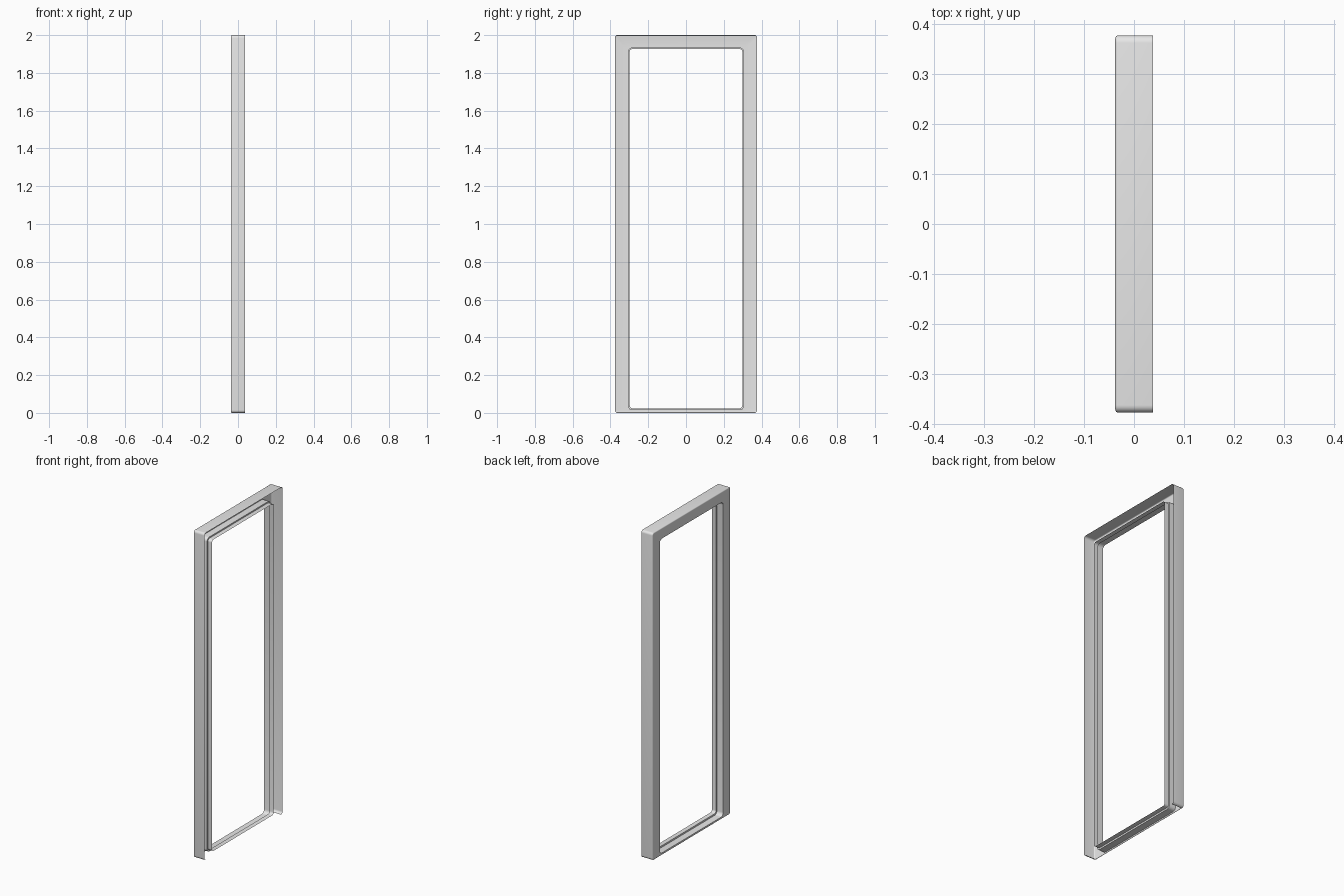
import bpy, bmesh
from math import sin, cos, pi

if "Cube" in bpy.data.objects:
    bpy.data.objects.remove(bpy.data.objects["Cube"])

HALF_DEPTH, HALF_WIDTH, HEIGHT = 0.0375, 0.377, 2.0
CORNER_STEPS = 5

grey = bpy.data.materials.new("plain_grey")
grey.use_nodes = True
grey.diffuse_color = (0.8, 0.8, 0.8, 1)
grey.node_tree.nodes["Principled BSDF"].inputs["Base Color"].default_value = (0.8, 0.8, 0.8, 1)


def rounded_ring(bm, x, half_width, bottom, top, radius):
    """Rounded rectangle at depth x, starting at the right end of the bottom edge."""
    corners = [(1, bottom + radius), (1, top - radius),
               (-1, top - radius), (-1, bottom + radius)]
    ring = []
    for k, (side, cz) in enumerate(corners):
        cy = side * (half_width - radius)
        for s in range(CORNER_STEPS + 1):
            a = (k - 1 + s / CORNER_STEPS) * pi / 2
            ring.append(bm.verts.new((x, cy + radius * cos(a), cz + radius * sin(a))))
    return ring


def sweep(name, profile, open_bottom=()):
    """Join consecutive rings; bands listed in open_bottom have no bottom strip."""
    bm = bmesh.new()
    rings = [rounded_ring(bm, *p) for p in profile]
    n = len(rings[0])
    for band, (a, b) in enumerate(zip(rings, rings[1:])):
        for i in range(n):
            if i == n - 1 and band in open_bottom:
                continue
            j = (i + 1) % n
            bm.faces.new((a[i], b[i], b[j], a[j]))
    mesh = bpy.data.meshes.new(name)
    bm.to_mesh(mesh)
    bm.free()
    mesh.materials.append(grey)
    obj = bpy.data.objects.new(name, mesh)
    bpy.context.collection.objects.link(obj)
    bpy.ops.object.select_all(action="DESELECT")
    obj.select_set(True)
    bpy.context.view_layer.objects.active = obj
    bpy.ops.object.shade_smooth_by_angle(angle=pi / 6)
    return obj


# Outer casing: thin side walls, rounded front edge and flat face plate
FILLET, RADIUS = 0.006, 0.015
opening = (-HALF_DEPTH, 0.306, 0.014, 1.935, 0.022)
casing = [(HALF_DEPTH, HALF_WIDTH, 0, HEIGHT, RADIUS)]
for s in range(5):
    a = s / 4 * pi / 2
    inset = FILLET * (1 - cos(a))
    casing.append((-HALF_DEPTH + FILLET * (1 - sin(a)), HALF_WIDTH - inset,
                   inset, HEIGHT - inset, RADIUS - inset))
casing.append(opening)
sweep("outer_casing", casing, open_bottom=(0,))

# Inner lip: steps inward around the opening towards the open side
step_x, end_x = 0.005, 0.033
narrow = (0.298, 0.024, 1.927, 0.016)
sweep("inner_lip", [opening, (step_x, *opening[1:]), (step_x, *narrow), (end_x, *narrow)])
